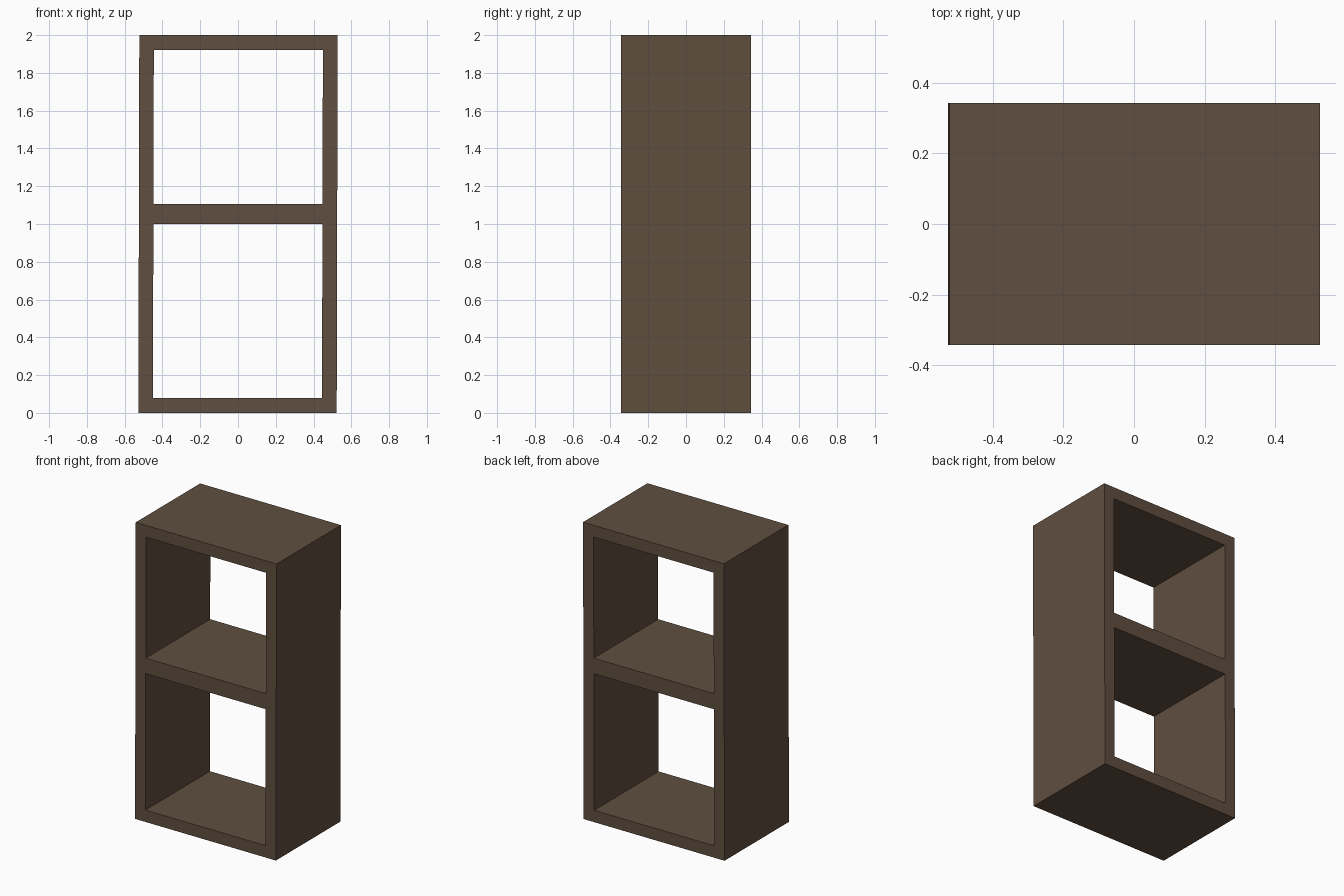
import bpy, bmesh

if "Cube" in bpy.data.objects:
    bpy.data.objects.remove(bpy.data.objects["Cube"])

# Grid lines of the front profile: sides, base, middle shelf and top
xs = [-0.525, -0.448, 0.447, 0.525]
zs = [0.0, 0.08, 1.0, 1.105, 1.92, 2.0]
half_depth = 0.343
openings = {(1, 1), (1, 3)}
lean = 0.0025  # the frame leans very slightly to the right

bm = bmesh.new()

# Front profile with two open compartments
pts = [[bm.verts.new((x + lean * (z - 1), -half_depth, z)) for z in zs] for x in xs]
for i in range(len(xs) - 1):
    for j in range(len(zs) - 1):
        if (i, j) not in openings:
            bm.faces.new((pts[i][j], pts[i + 1][j], pts[i + 1][j + 1], pts[i][j + 1]))

# Extrude to the back, keeping the front faces
ext = bmesh.ops.extrude_face_region(bm, geom=bm.faces[:], use_keep_orig=True)
back = [g for g in ext["geom"] if isinstance(g, bmesh.types.BMVert)]
bmesh.ops.translate(bm, verts=back, vec=(0, 2 * half_depth, 0))
bmesh.ops.recalc_face_normals(bm, faces=bm.faces[:])

mesh = bpy.data.meshes.new("open_shelf_frame")
bm.to_mesh(mesh)
bm.free()
shelf = bpy.data.objects.new("open_shelf_frame", mesh)
bpy.context.collection.objects.link(shelf)

# Dark brown wood
wood = bpy.data.materials.new("dark_wood")
wood.diffuse_color = (0.115, 0.077, 0.05, 1)
wood.use_nodes = True
wood.node_tree.nodes["Principled BSDF"].inputs["Base Color"].default_value = wood.diffuse_color
mesh.materials.append(wood)
